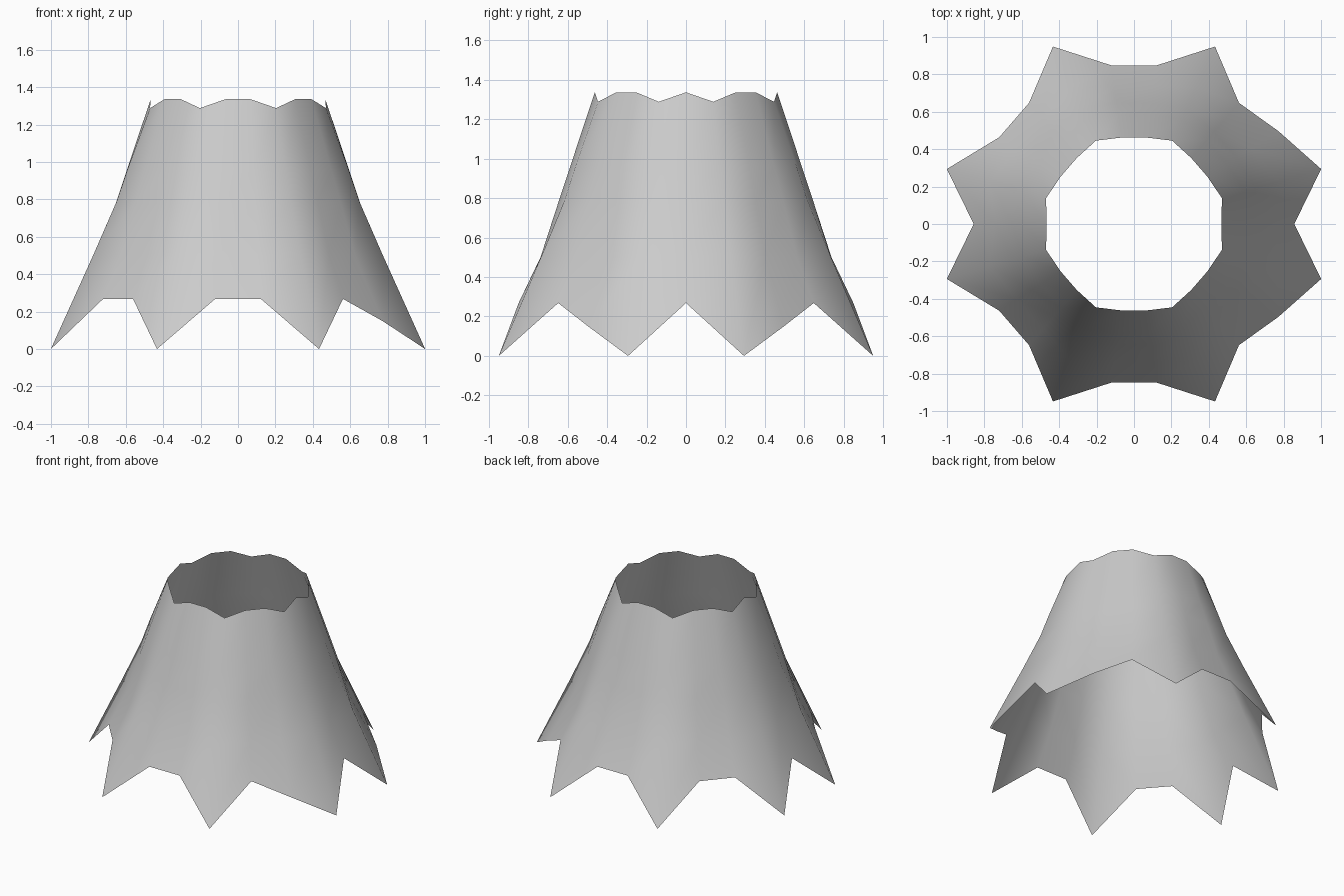
import bpy, bmesh
from math import cos, sin, pi

if "Cube" in bpy.data.objects:
    bpy.data.objects.remove(bpy.data.objects["Cube"])

SEGMENTS = 22
# (radius, height) profiles from hem to collar
fold = [(0.857, 0.268), (0.745, 0.50), (0.653, 0.78), (0.593, 0.96), (0.467, 1.336)]
ridge = [(1.043, 0.0), (0.803, 0.51), (0.676, 0.79), (0.616, 0.96), (0.49, 1.288)]
half_point = [(0.918, 0.15)] + fold[1:]

ridges = {1, 4, 7, 10, 12, 15, 18, 21}   # pointed columns
halves = {2, 20}                         # hem midpoints on the right side

# ragged, open flared skirt
bm = bmesh.new()
columns = []
for k in range(SEGMENTS):
    profile = ridge if k in ridges else half_point if k in halves else fold
    a = 2 * pi * k / SEGMENTS
    columns.append([bm.verts.new((r * cos(a), r * sin(a), z)) for r, z in profile])

for k in range(SEGMENTS):
    a, b = columns[k], columns[(k + 1) % SEGMENTS]
    for j in range(len(fold) - 1):
        bm.faces.new((a[j], b[j], b[j + 1], a[j + 1])).smooth = True

mesh = bpy.data.meshes.new("ragged_skirt")
bm.to_mesh(mesh)
bm.free()
skirt = bpy.data.objects.new("ragged_skirt", mesh)
bpy.context.collection.objects.link(skirt)
